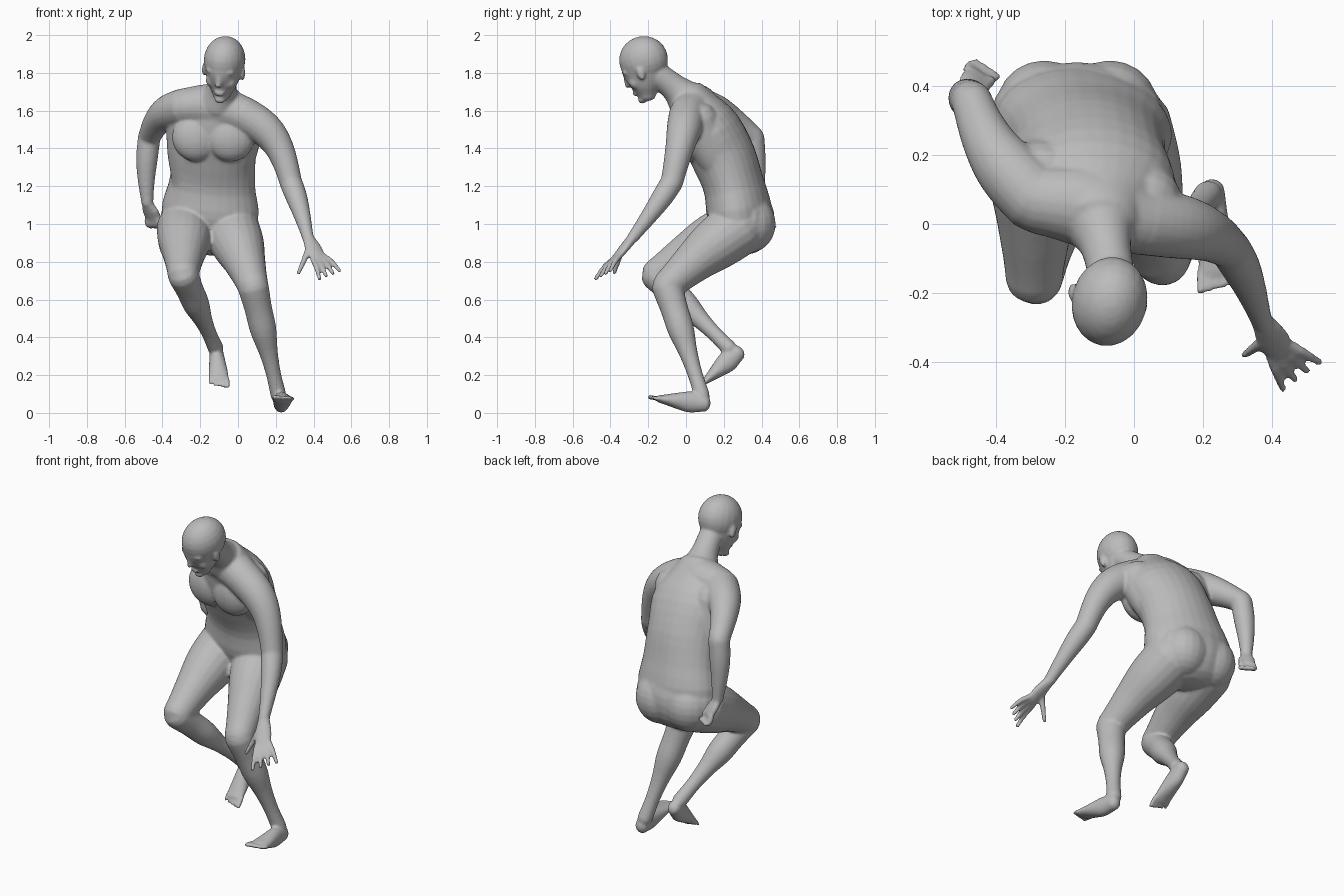
import bpy, bmesh, math
from mathutils import Vector, Matrix

cube = bpy.data.objects.get("Cube")
if cube:
    bpy.data.objects.remove(cube)

grey = (.5, .5, .5, 1)
skin = bpy.data.materials.new("plain_grey")
skin.use_nodes = True
skin.diffuse_color = grey
skin.node_tree.nodes["Principled BSDF"].inputs["Base Color"].default_value = grey

body = bmesh.new()
across = Vector((1, 0, 0))
straight = Vector((0, 0, 0))


def profile(values, t):
    """Smooth value at fraction t along an evenly spaced list."""
    spans = len(values) - 1
    i = min(int(t * spans), spans - 1)
    f = t * spans - i
    b, c = values[i], values[i + 1]
    a = values[i - 1] if i else b
    d = values[i + 2] if i + 2 <= spans else c
    return b + f / 2 * (c - a + f * (2 * a - 5 * b + 4 * c - d + f * (3 * (b - c) + d - a)))


def tube(start, end, widths, depths=None, bend=straight, side=across, cap=.8, sides=20, steps=16):
    """Round-ended tube between two joints, bowed in the middle by bend."""
    start, end, bend, side = Vector(start), Vector(end), Vector(bend), Vector(side)
    depths = depths or widths
    frames = []
    for step in range(steps + 1):
        t = step / steps
        centre = start.lerp(end, t) + bend * math.sin(math.pi * t)
        along = (end - start + bend * math.pi * math.cos(math.pi * t)).normalized()
        frames.append((centre, along, profile(widths, t), profile(depths, t)))

    def dome(frame, sign):
        centre, along, width, depth = frame
        reach = along * sign * cap * min(width, depth)
        return [(centre + reach * math.sin(k), along, width * math.cos(k), depth * math.cos(k))
                for k in (.5, 1, 1.4)]

    rings = []
    for centre, along, width, depth in dome(frames[0], -1)[::-1] + frames + dome(frames[-1], 1):
        u = (side - along * side.dot(along)).normalized()
        v = along.cross(u)
        angles = [math.tau * k / sides for k in range(sides)]
        rings.append([body.verts.new(centre + u * width * math.cos(a) + v * depth * math.sin(a))
                      for a in angles])
    faces = [body.faces.new(rings[0]), body.faces.new(rings[-1])]
    for lower, upper in zip(rings, rings[1:]):
        for k in range(sides):
            faces.append(body.faces.new((lower[k - 1], lower[k], upper[k], upper[k - 1])))
    bmesh.ops.recalc_face_normals(body, faces=faces)


def ball(centre, size, turn=Matrix()):
    """Ellipsoid, used for muscles and facial features."""
    place = Matrix.Translation(centre) @ turn.to_4x4() @ Matrix.Diagonal((*size, 1))
    bmesh.ops.create_uvsphere(body, u_segments=20, v_segments=12, radius=1, matrix=place)


def arm(shoulder, elbow, wrist, upper_bend, lower_bend):
    tube(shoulder, elbow, (.1, .093, .074, .06), bend=upper_bend)
    tube(elbow, wrist, (.06, .057, .045, .032), bend=lower_bend)


def hand(wrist, knuckles, spread, reach, curl, fan, thumb_tip):
    """Palm, four fingers fanned along spread, and a thumb."""
    wrist, knuckles, spread, reach = map(Vector, (wrist, knuckles, spread, reach))
    tube(wrist, knuckles, (.032, .046, .046), (.027, .024, .019), side=spread)
    for k in range(4):
        offset = spread * (k - 1.5)
        tube(knuckles + offset * .024, knuckles + reach + offset * fan, (.016, .015, .012),
             bend=curl, sides=10)
    thumb_root = wrist.lerp(knuckles, .5) - spread * .03
    tube(thumb_root, thumb_tip, (.02, .016, .012), sides=10)


def leg(hip, knee, ankle):
    tube(hip, knee, (.15, .14, .108, .083), bend=(0, 0, .015))
    tube(knee, ankle, (.082, .073, .07, .05, .04, .042))


def foot(heel, ball_of_foot, toe_reach, inner):
    """Sole wedge with five toes, longest on the inner side."""
    heel, ball_of_foot, toe_reach = map(Vector, (heel, ball_of_foot, toe_reach))
    tube(heel, ball_of_foot, (.038, .043, .05, .055), (.044, .056, .04, .021))
    for k in range(5):
        root = ball_of_foot + across * inner * .023 * (2 - k)
        tube(root, root + toe_reach * (1 - k / 10), (.013, .013 - k / 900), sides=10)


# Trunk: spine, shoulder girdle and hips
seat, collar = (-.16, .3, .9), (-.1, .01, 1.68)
left_shoulder, right_shoulder = (.02, .01, 1.58), (-.28, .07, 1.62)
tube(seat, collar, (.2, .26, .23, .22, .23, .12), (.13, .17, .16, .17, .16, .1),
     bend=(0, .07, 0), side=(1, -.16, 0), cap=.5, sides=28)
tube(left_shoulder, right_shoulder, (.1, .12, .1), bend=(0, .01, .02), side=(0, 1, 0))
ball((-.165, .325, 1.02), (.25, .145, .18))

# Paired muscles: back, buttocks and chest
tube((.03, .06, 1.55), (-.03, .22, 1.2), (.11, .1, .07))
tube((-.27, .13, 1.57), (-.28, .23, 1.2), (.11, .1, .07))
for x in (-.26, -.07):
    ball((x, .34, 1), (.14, .135, .15))
for x, y in ((-.22, .045), (-.04, .015)):
    ball((x, y, 1.46), (.13, .08, .13))

# Arms: left reaching down in front, right bent behind the back
left_wrist, right_wrist = (.37, -.28, .93), (-.48, .385, 1.11)
arm(left_shoulder, (.28, -.075, 1.22), left_wrist, (.04, .01, .05), (0, .02, .02))
arm(right_shoulder, (-.47, .355, 1.46), right_wrist, (-.025, -.01, .03), (-.01, 0, 0))
hand(left_wrist, (.425, -.37, .82), (.75, .55, .3), (.06, -.07, -.09), (0, 0, .01), .047,
     (.32, -.38, .74))
hand(right_wrist, (-.45, .425, 1.03), (-.8, .5, 0), (.025, .025, -.045), (-.01, 0, -.01), .027,
     (-.41, .42, 1.02))

# Legs: left bearing the weight, right lifted and trailing
leg((-.04, .28, .98), (.08, -.1, .67), (.215, .085, .09))
leg((-.28, .28, .98), (-.29, -.16, .73), (-.117, .23, .34))
foot((.225, .1, .049), (.24, -.14, .074), (0, -.055, .01), -1)
foot((-.115, .275, .32), (-.1, .11, .175), (0, -.03, -.035), 1)

# Head frame, tilted forward and turned to its right
up = Vector((.03, -.35, .94)).normalized()
left = Vector((.97, -.25, 0))
left = (left - up * left.dot(up)).normalized()
front = left.cross(up)
turn = Matrix((left, -front, up)).transposed()


def on_head(sideways, forward, height):
    return Vector((-.07, -.2, 1.83)) + left * sideways + front * forward + up * height


# Neck, cranium and face
tube((-.1, .01, 1.65), on_head(0, -.03, -.05), (.11, .075, .068), bend=(0, .01, 0))
ball(on_head(0, .01, .045), (.11, .132, .126), turn)
tube(on_head(0, .06, -.148), on_head(0, .02, .03), (.042, .073, .092, .104),
     (.044, .08, .112, .12), side=left, cap=.5, sides=24)

# Nose, lips, chin, brows, cheeks and ears
tube(on_head(0, .13, .01), on_head(0, .142, -.056), (.01, .013, .017), (.011, .013, .014), side=left)
for height in (-.1, -.113):
    ball(on_head(0, .118, height), (.028, .011, .008), turn)
ball(on_head(0, .09, -.15), (.03, .025, .022), turn)
for s in (-1, 1):
    ball(on_head(s * .044, .116, .015), (.034, .016, .012), turn)
    ball(on_head(s * .048, .087, -.05), (.033, .03, .035), turn)
    ball(on_head(s * .106, .025, -.015), (.012, .022, .038), turn)

# Fuse all parts into one continuous skin
mesh = bpy.data.meshes.new("body")
body.to_mesh(mesh)
body.free()
mesh.materials.append(skin)
figure = bpy.data.objects.new("body", mesh)
bpy.context.collection.objects.link(figure)
fuse = figure.modifiers.new("fuse", 'REMESH')
fuse.mode = 'VOXEL'
fuse.voxel_size = .008
fuse.use_smooth_shade = True
soften = figure.modifiers.new("soften", 'SMOOTH')
soften.factor = .5
soften.iterations = 8
